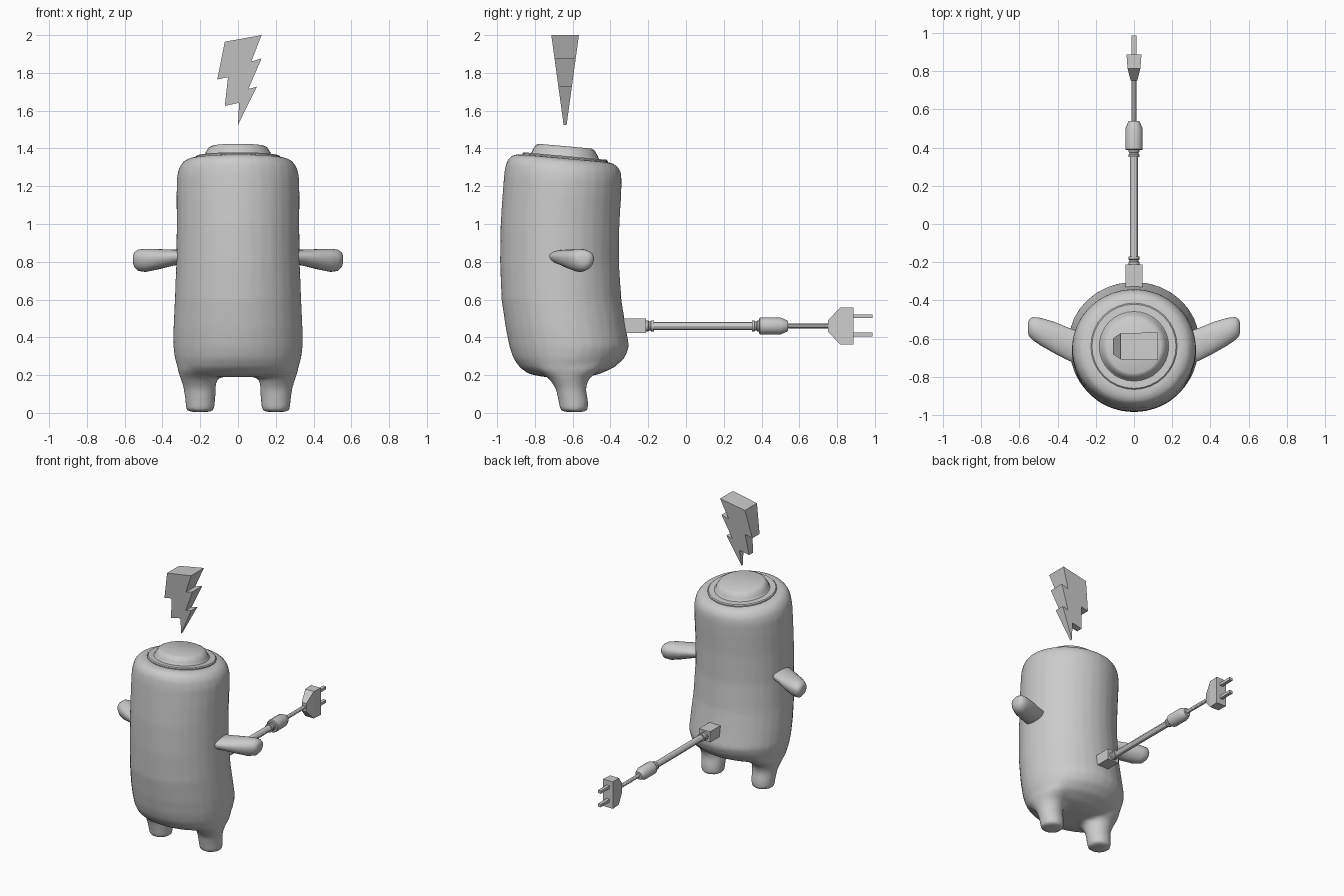
import bpy
import bmesh
from math import cos, sin, pi, radians
from mathutils import Vector

cube = bpy.data.objects.get("Cube")
if cube:
    bpy.data.objects.remove(cube)

grey = bpy.data.materials.new("plain grey")
grey.use_nodes = True
grey.diffuse_color = (0.6, 0.6, 0.6, 1)
grey.node_tree.nodes["Principled BSDF"].inputs["Base Color"].default_value = (0.6, 0.6, 0.6, 1)

CORD_Z = 0.46
MID_Y = -0.64


def finish(name, bm, smooth=None):
    bmesh.ops.recalc_face_normals(bm, faces=bm.faces)
    mesh = bpy.data.meshes.new(name)
    bm.to_mesh(mesh)
    bm.free()
    mesh.materials.append(grey)
    obj = bpy.data.objects.new(name, mesh)
    bpy.context.collection.objects.link(obj)
    if smooth:
        bpy.ops.object.select_all(action="DESELECT")
        obj.select_set(True)
        bpy.context.view_layer.objects.active = obj
        bpy.ops.object.shade_smooth_by_angle(angle=radians(smooth))
    return obj


def ellipse(centre, u, v, n=32):
    c, u, v = Vector(centre), Vector(u), Vector(v)
    return [c + u * cos(2 * pi * i / n) + v * sin(2 * pi * i / n) for i in range(n)]


def loft(bm, rings):
    """Skin a row of matching rings and close both ends."""
    rows = [[bm.verts.new(p) for p in ring] for ring in rings]
    for a, b in zip(rows, rows[1:]):
        for i in range(len(a)):
            j = (i + 1) % len(a)
            bm.faces.new((a[i], a[j], b[j], b[i]))
    bm.faces.new(rows[0])
    bm.faces.new(rows[-1])


def upright(z, rx, front, back, x=0, tilt=0):
    """Level oval given by its half width and front and back limits."""
    mid = (front + back) / 2
    ry = (back - front) / 2
    return ellipse((x, mid, z), (rx, 0, 0), (0, ry, -tilt * ry))


def box(name, x, y0, y1, z0, z1):
    bm = bmesh.new()
    loft(bm, [[(sx, y, z) for sx, z in ((-x, z0), (x, z0), (x, z1), (-x, z1))] for y in (y0, y1)])
    return finish(name, bm)


def turned(name, profile, n=16):
    """Round part along the cord; profile holds (y, radius)."""
    bm = bmesh.new()
    loft(bm, [ellipse((0, y, CORD_Z), (r, 0, 0), (0, 0, r), n) for y, r in profile])
    return finish(name, bm, 30)


# Body and legs, fused into one soft skin
bm = bmesh.new()
body = [(0.19, 0.22, -0.75, -0.53), (0.205, 0.285, -0.83, -0.46), (0.24, 0.32, -0.88, -0.38),
        (0.29, 0.335, -0.915, -0.325), (0.35, 0.343, -0.935, -0.3), (0.45, 0.342, -0.955, -0.318),
        (0.6, 0.335, -0.977, -0.342), (0.8, 0.327, -0.985, -0.355), (1.0, 0.325, -0.982, -0.352),
        (1.15, 0.326, -0.972, -0.343), (1.25, 0.324, -0.963, -0.34, 0, 0.05),
        (1.3, 0.312, -0.953, -0.345, 0, 0.08), (1.335, 0.285, -0.93, -0.365, 0, 0.09),
        (1.348, 0.25, -0.89, -0.4, 0, 0.09)]
loft(bm, [upright(*r) for r in body])
leg = [(0.005, 0.055, -0.645, -0.535, 0.2), (0.015, 0.075, -0.668, -0.518, 0.2),
       (0.06, 0.079, -0.675, -0.517, 0.2), (0.13, 0.085, -0.69, -0.53, 0.203),
       (0.18, 0.096, -0.725, -0.515, 0.208), (0.23, 0.11, -0.79, -0.45, 0.21),
       (0.3, 0.11, -0.82, -0.4, 0.2)]
for side in (-1, 1):
    loft(bm, [upright(z, r, f, b, x * side) for z, r, f, b, x in leg])
skin = finish("body_and_legs", bm)
remesh = skin.modifiers.new("fuse", "REMESH")
remesh.mode = "VOXEL"
remesh.voxel_size = 0.015
remesh.use_smooth_shade = True
soften = skin.modifiers.new("soften", "SMOOTH")
soften.factor = 0.5
soften.iterations = 6

# Stepped cap on the sloping crown
bm = bmesh.new()
cap = [(1.33, 0.226), (1.354, 0.226), (1.36, 0.22), (1.36, 0.182), (1.368, 0.175),
       (1.378, 0.172), (1.404, 0.155), (1.412, 0.14)]
loft(bm, [upright(z, r, MID_Y - r, MID_Y + r, 0, 0.09) for z, r in cap])
finish("top_cap", bm, 35)

# Flipper arms: flat above, rounded below, swept back
arm = [(0.27, -0.655, 0.085, 0.79, 0.863), (0.34, -0.63, 0.086, 0.78, 0.864),
       (0.42, -0.593, 0.082, 0.76, 0.867), (0.49, -0.563, 0.072, 0.746, 0.869),
       (0.53, -0.547, 0.06, 0.752, 0.864), (0.549, -0.544, 0.045, 0.772, 0.85),
       (0.555, -0.544, 0.025, 0.79, 0.835)]
for side, label in ((1, "left"), (-1, "right")):
    bm = bmesh.new()
    rings = []
    for x, y, r, low, high in arm:
        waist = low + (high - low) * 0.6
        ring = ellipse((side * x, y, waist), (0, r, 0), (0, 0, 1), 24)
        for p in ring:
            p.z = waist + (p.z - waist) * (high - waist if p.z > waist else waist - low)
        rings.append(ring)
    loft(bm, rings)
    finish(label + "_arm", bm, 60)

# Tail cord with its socket, collars and connector
box("tail_socket", 0.044, -0.335, -0.212, 0.423, 0.5)
turned("thick_cord", [(-0.22, 0.022), (0.39, 0.022)], 12)
for name, start in (("socket_collar", -0.212), ("connector_collar", 0.35)):
    turned(name, [(start, 0.03), (start + 0.012, 0.03), (start + 0.016, 0.024),
                  (start + 0.024, 0.024), (start + 0.028, 0.029), (start + 0.042, 0.029)])
turned("cord_connector", [(0.387, 0.04), (0.392, 0.045), (0.5, 0.045), (0.535, 0.03), (0.54, 0.026)])
turned("thin_cord", [(0.53, 0.013), (0.76, 0.013)], 12)

# Plug head and prongs
bm = bmesh.new()
head = [(0.752, 0.018, 0.03), (0.815, 0.034, 0.097), (0.887, 0.039, 0.097)]
loft(bm, [[(sx * w, y, CORD_Z + sz * h) for sx, sz in ((-1, -1), (1, -1), (1, 1), (-1, 1))]
          for y, w, h in head])
finish("plug_head", bm)
for name, z in (("upper_prong", 0.512), ("lower_prong", 0.415)):
    box(name, 0.012, 0.88, 0.987, z - 0.01, z + 0.01)

# Lightning bolt, thinning toward its point
outline = [(-0.07, 1.965), (0.125, 2.0), (0.07, 1.86), (0.125, 1.877), (0.055, 1.715), (0.1, 1.727),
           (0, 1.525), (0.006, 1.642), (-0.07, 1.625), (-0.053, 1.777), (-0.11, 1.765)]
bm = bmesh.new()
loft(bm, [[(x, MID_Y + s * (0.008 + (z - 1.525) * 0.137), z) for x, z in outline] for s in (-1, 1)])
finish("lightning_bolt", bm)
